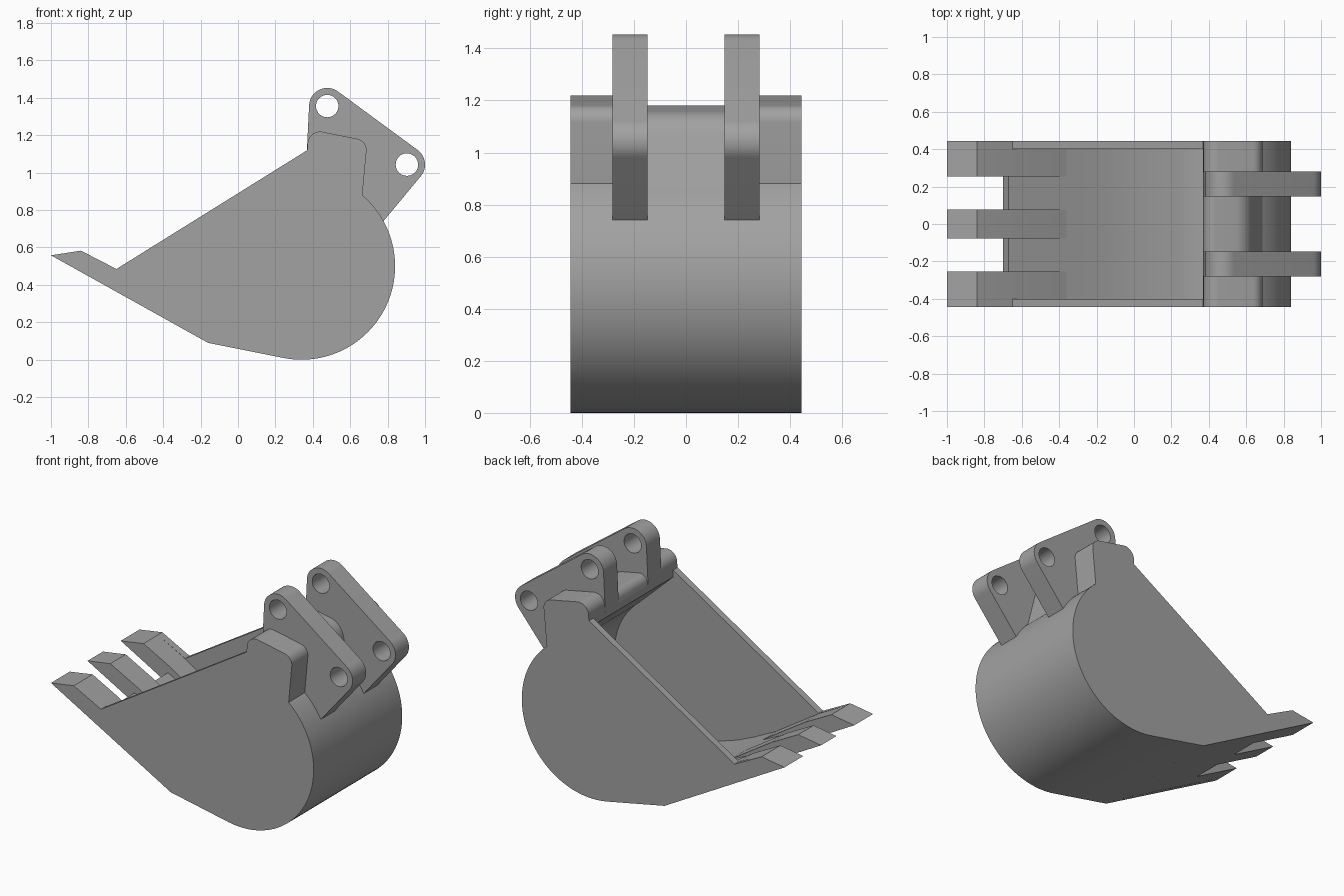
import bpy, bmesh
from math import sin, cos, radians
from mathutils import Vector

if "Cube" in bpy.data.objects:
    bpy.data.objects.remove(bpy.data.objects["Cube"])

# dark grey used on every part
steel = bpy.data.materials.new("dark_grey")
steel.diffuse_color = (0.36, 0.36, 0.36, 1)
steel.use_nodes = True
steel.node_tree.nodes["Principled BSDF"].inputs["Base Color"].default_value = steel.diffuse_color


def arc(cx, cz, r, a0, a1, n=12):
    return [(cx + r * cos(radians(a0 + (a1 - a0) * i / n)),
             cz + r * sin(radians(a0 + (a1 - a0) * i / n))) for i in range(n + 1)]


def fillet(a, p, b, r, n=8):
    """Round corner p between neighbours a and b."""
    a, p, b = Vector(a), Vector(p), Vector(b)
    u, v = (a - p).normalized(), (b - p).normalized()
    half = u.angle(v) / 2
    d = r * cos(half) / sin(half)
    c = p + (u + v).normalized() * (r / sin(half))
    s, e = p + u * d - c, p + v * d - c
    return [tuple(c + (s * (1 - i / n) + e * (i / n)).normalized() * r) for i in range(n + 1)]


def extrude(name, loops, y0, y1):
    """Extrude an XZ profile (first loop outline, others holes) from y0 to y1."""
    cu = bpy.data.curves.new(name + "_profile", 'CURVE')
    cu.dimensions, cu.fill_mode, cu.extrude = '2D', 'BOTH', (y1 - y0) / 2
    for pts in loops:
        sp = cu.splines.new('POLY')
        sp.points.add(len(pts) - 1)
        for q, (x, z) in zip(sp.points, pts):
            q.co = (x, z, 0, 1)
        sp.use_cyclic_u = True
    tmp = bpy.data.objects.new(name + "_tmp", cu)
    bpy.context.collection.objects.link(tmp)
    deps = bpy.context.evaluated_depsgraph_get()
    me = bpy.data.meshes.new_from_object(tmp.evaluated_get(deps))
    bpy.data.objects.remove(tmp)
    bm = bmesh.new()
    bm.from_mesh(me)
    for v in bm.verts:
        x, z, h = v.co
        v.co = (x, (y0 + y1) / 2 - h, z)
    bmesh.ops.remove_doubles(bm, verts=bm.verts, dist=1e-5)
    bmesh.ops.recalc_face_normals(bm, faces=bm.faces)
    bm.to_mesh(me)
    bm.free()
    me.name = name
    me.materials.clear()
    me.materials.append(steel)
    ob = bpy.data.objects.new(name, me)
    bpy.context.collection.objects.link(ob)
    bpy.ops.object.select_all(action='DESELECT')
    ob.select_set(True)
    bpy.context.view_layer.objects.active = ob
    bpy.ops.object.shade_smooth_by_angle(angle=radians(30))
    return ob


def pair(name, loops, y0, y1):
    extrude(name + "_back", loops, y0, y1)
    extrude(name + "_front", loops, -y1, -y0)


C = (0.34, 0.5)          # centre of the rounded back
heel = (-0.16, 0.09)     # bend in the floor
rim = (0.37, 1.12)       # upper edge of the mouth
back = arc(*C, 0.5, 49.5, -101, 48)

# shoulder profile, shared by side plates and blocks
p1, p2, foot = (0.378, 1.233), (0.692, 1.17), back[0]
shoulder = [rim] + fillet(rim, p1, p2, 0.065) + fillet(p1, p2, foot, 0.06)
core = [(0.61, 0.89), (0.39, 1.09)]

# side plates with the outer tooth outline
side = [(-1, 0.558), (-0.84, 0.583), (-0.65, 0.485)] + shoulder + back + [heel]
pair("side_plate", [side], 0.40, 0.443)
pair("shoulder_block", [shoulder + [foot] + core], 0.15, 0.40)

# lower crossbar between the lugs
c1, c2, tail = (0.385, 1.19), (0.615, 1.145), arc(*C, 0.5, 46, 46)[0]
bar = [rim] + fillet(rim, c1, c2, 0.05) + fillet(c1, c2, tail, 0.11) + [tail]
extrude("crossbar", [bar + core], -0.15, 0.15)

# curved shell: outer skin, lip, then inner skin
shell = [rim, (0.60, 0.92)] + back + [heel, (-0.70, 0.392), (-0.67, 0.444),
        (-0.36, 0.295), (-0.20, 0.215), (-0.08, 0.163), (0.08, 0.112)] \
    + arc(*C, 0.44, -101, 50, 48) + [(0.37, 1.075)]
extrude("bucket_shell", [shell], -0.40, 0.40)

# teeth tapering into the floor
tooth = [(-1, 0.558), (-0.84, 0.583), (-0.65, 0.483), (-0.36, 0.297),
         (-0.37, 0.26), (-0.67, 0.41), (-0.70, 0.392)]
pair("outer_tooth", [tooth], 0.255, 0.40)
extrude("middle_tooth", [tooth], -0.077, 0.077)

# hinge lugs with two pin holes
h1, h2, r = (0.477, 1.356), (0.903, 1.043), 0.097
lug = [(0.368, 1.11)] + arc(*h1, r, 176, 53.5, 16) + arc(*h2, r, 53.5, -40, 16) \
    + [(0.777, 0.74), (0.70, 0.80), (0.62, 0.90), (0.40, 1.09)]
holes = [arc(*h, 0.06, 0, 348.75, 31) for h in (h1, h2)]
pair("hinge_lug", [lug] + holes, 0.147, 0.282)
